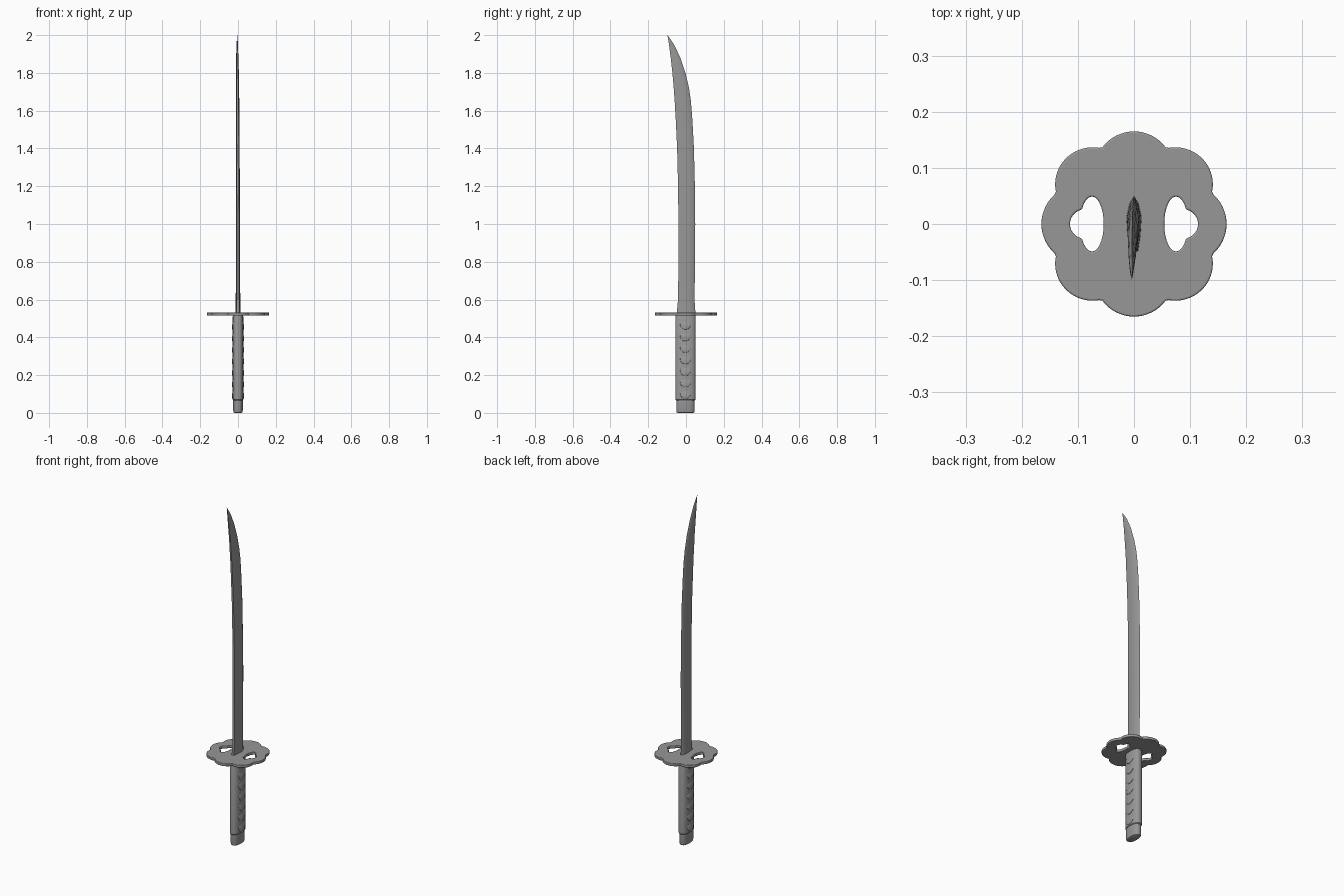
import bpy, bmesh, math
from math import sin, cos, pi, sqrt
from mathutils import Matrix

if "Cube" in bpy.data.objects:
    bpy.data.objects.remove(bpy.data.objects["Cube"])

# Dark steel colour shared by every part
steel = bpy.data.materials.new("dark_grey")
steel.diffuse_color = (0.31, 0.31, 0.31, 1)
steel.use_nodes = True
steel.node_tree.nodes["Principled BSDF"].inputs["Base Color"].default_value = steel.diffuse_color


def finish(ob, angle=35):
    ob.data.materials.clear()
    ob.data.materials.append(steel)
    bpy.ops.object.select_all(action='DESELECT')
    ob.select_set(True)
    bpy.context.view_layer.objects.active = ob
    bpy.ops.object.shade_smooth_by_angle(angle=math.radians(angle))


def new_object(name, bm, angle=35):
    bmesh.ops.recalc_face_normals(bm, faces=bm.faces[:])
    me = bpy.data.meshes.new(name)
    bm.to_mesh(me)
    bm.free()
    ob = bpy.data.objects.new(name, me)
    bpy.context.collection.objects.link(ob)
    finish(ob, angle)


def loft(name, rings, angle=35):
    bm = bmesh.new()
    rows = [[bm.verts.new(p) for p in ring] for ring in rings]
    n = len(rows[0])
    for a, b in zip(rows, rows[1:]):
        for i in range(n):
            j = (i + 1) % n
            bm.faces.new((a[i], a[j], b[j], b[i]))
    bm.faces.new(rows[0][::-1])
    bm.faces.new(rows[-1])
    new_object(name, bm, angle)


def oval(hx, hy, z, cy=-0.003, n=40, e=2.5):
    pts = []
    for i in range(n):
        c, s = cos(2 * pi * i / n), sin(2 * pi * i / n)
        pts.append((hx * math.copysign(abs(c) ** (2 / e), c),
                    cy + hy * math.copysign(abs(s) ** (2 / e), s), z))
    return pts


# Blade: stations of z, back y, cutting edge y, half thickness, sideways drift
stations = [(0.51, -0.049, 0.051, 0.014, 0), (0.56, -0.046, 0.048, 0.013, 0),
            (0.60, -0.042, 0.045, 0.012, 0), (0.80, -0.040, 0.048, 0.0115, 0),
            (1.00, -0.040, 0.049, 0.011, 0), (1.20, -0.042, 0.047, 0.0105, -0.001),
            (1.40, -0.047, 0.042, 0.010, -0.001), (1.55, -0.054, 0.034, 0.0095, -0.002),
            (1.65, -0.060, 0.026, 0.009, -0.002), (1.72, -0.065, 0.016, 0.0085, -0.003),
            (1.80, -0.072, -0.003, 0.0075, -0.003), (1.88, -0.081, -0.030, 0.006, -0.004),
            (1.95, -0.090, -0.063, 0.004, -0.004), (2.00, -0.0985, -0.0975, 0.0005, -0.004)]


def blade_ring(z, back, edge, t, dx):
    w = edge - back
    half = [(0.55, 0), (0.85, 0.28), (1.0, 0.62), (0.6, 0.86)]
    pts = [(dx + t * k, back + w * f, z) for k, f in half]
    pts.append((dx, edge, z))
    return pts + [(dx - t * k, back + w * f, z) for k, f in reversed(half)]


loft("blade", [blade_ring(*s) for s in stations], 40)

# Grip and pommel
loft("grip", [oval(0.024, 0.050, 0.066), oval(0.028, 0.0535, 0.071),
              oval(0.028, 0.0535, 0.510), oval(0.026, 0.0515, 0.516)])
loft("pommel", [oval(0.018, 0.041, 0.0), oval(0.023, 0.046, 0.003),
                oval(0.0255, 0.0485, 0.013), oval(0.0255, 0.0485, 0.07)])

# Raised wrap knots down both faces of the grip, tilted out at the bottom
bm = bmesh.new()
for side in (-1, 1):
    for i in range(7):
        m = (Matrix.Translation((side * 0.0265, -0.003, 0.10 + 0.061 * i))
             @ Matrix.Rotation(side * -0.17, 4, 'Y')
             @ Matrix.Diagonal((0.005, 0.028, 0.025, 1)))
        bmesh.ops.create_uvsphere(bm, u_segments=20, v_segments=12, radius=1, matrix=m)
new_object("grip_wrap_knots", bm, 180)


# Guard: union outlines traced in polar form around a centre
def ray_exit(a, cx, cy, rx, ry):
    dx, dy, ox, oy = cos(a) / rx, sin(a) / ry, -cx / rx, -cy / ry
    A, B, C = dx * dx + dy * dy, ox * dx + oy * dy, ox * ox + oy * oy - 1
    d = B * B - A * C
    return (-B + sqrt(d)) / A if d > 0 else 0


def union_outline(ovals, n):
    pts = []
    for i in range(n):
        a = 2 * pi * i / n
        r = max(ray_exit(a, *o) for o in ovals)
        pts.append((r * cos(a), r * sin(a)))
    return pts


lobes = []
for k in range(4):
    a = k * pi / 2
    lobes.append((0.095 * cos(a), 0.095 * sin(a), 0.070, 0.070))
    lobes.append((0.104 * cos(a + pi / 4), 0.1 * sin(a + pi / 4), 0.067, 0.066))
outer = union_outline(lobes, 160)
hole = [(x + 0.078, y) for x, y in
        union_outline([(-0.003, 0, 0.021, 0.049), (0.010, 0, 0.026, 0.026)], 64)]

cu = bpy.data.curves.new("guard", 'CURVE')
cu.dimensions = '2D'
cu.fill_mode = 'BOTH'
cu.extrude = 0.005
cu.bevel_depth = 0.003
cu.bevel_resolution = 2
cu.offset = -0.003
for pts in (outer, hole, [(-x, y) for x, y in hole]):
    sp = cu.splines.new('POLY')
    sp.points.add(len(pts) - 1)
    for p, (x, y) in zip(sp.points, pts):
        p.co = (x, y, 0, 1)
    sp.use_cyclic_u = True
guard = bpy.data.objects.new("guard", cu)
guard.location.z = 0.523
bpy.context.collection.objects.link(guard)
bpy.ops.object.select_all(action='DESELECT')
guard.select_set(True)
bpy.context.view_layer.objects.active = guard
bpy.ops.object.convert(target='MESH')
finish(bpy.context.view_layer.objects.active)
